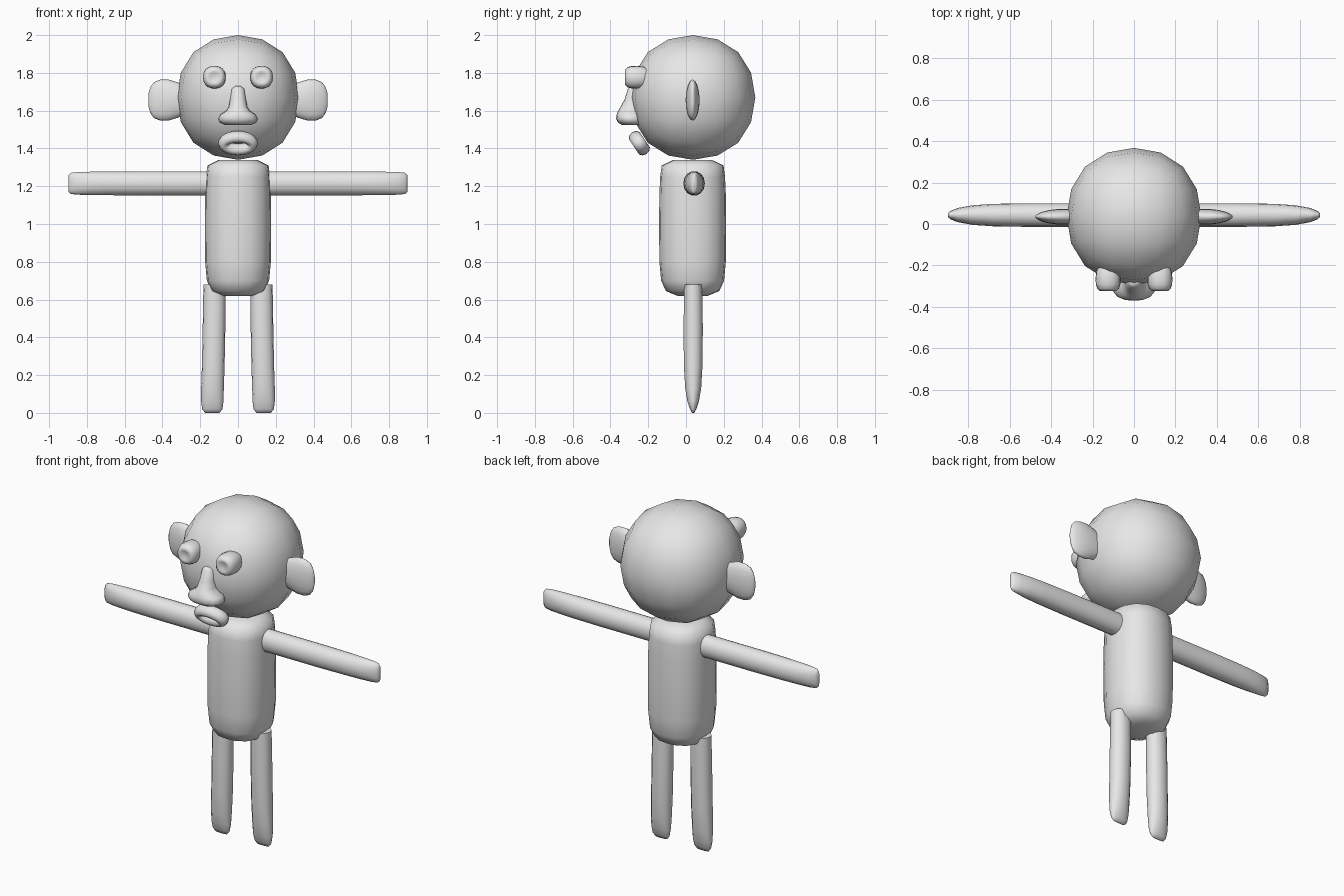
import bpy, bmesh, math
from mathutils import Vector

if "Cube" in bpy.data.objects:
    bpy.data.objects.remove(bpy.data.objects["Cube"])

grey = bpy.data.materials.new("plain grey")
grey.diffuse_color = (0.8, 0.8, 0.8, 1)
grey.use_nodes = True
grey.node_tree.nodes["Principled BSDF"].inputs["Base Color"].default_value = grey.diffuse_color


def finish(name, bm, angle=180):
    bmesh.ops.recalc_face_normals(bm, faces=bm.faces)
    me = bpy.data.meshes.new(name)
    bm.to_mesh(me)
    bm.free()
    ob = bpy.data.objects.new(name, me)
    bpy.context.collection.objects.link(ob)
    me.materials.append(grey)
    bpy.ops.object.select_all(action='DESELECT')
    ob.select_set(True)
    bpy.context.view_layer.objects.active = ob
    bpy.ops.object.shade_smooth_by_angle(angle=math.radians(angle))
    return ob


def bridge(bm, a, b):
    n = len(a)
    for i in range(n):
        bm.faces.new((a[i], a[(i + 1) % n], b[(i + 1) % n], b[i]))


def loft(name, axis, rings, sides=16, power=2.4, angle=70):
    """Rings are (centre, radius u, radius v) around the given axis."""
    u, v = {'x': ((0, 1, 0), (0, 0, 1)),
            'y': ((1, 0, 0), (0, 0, 1)),
            'z': ((1, 0, 0), (0, 1, 0))}[axis]
    u, v = Vector(u), Vector(v)
    bm = bmesh.new()
    loops = []
    for centre, ru, rv in rings:
        loop = []
        for i in range(sides):
            t = 2 * math.pi * i / sides
            c, s = math.cos(t), math.sin(t)
            k = (abs(c) ** power + abs(s) ** power) ** (-1 / power)
            loop.append(bm.verts.new(Vector(centre) + u * (ru * k * c) + v * (rv * k * s)))
        loops.append(loop)
    for a, b in zip(loops, loops[1:]):
        bridge(bm, a, b)
    bm.faces.new(loops[0])
    bm.faces.new(loops[-1])
    return finish(name, bm, angle)


# Head: a cube subdivided into a coarse ball
bm = bmesh.new()
bmesh.ops.create_cube(bm, size=1)
head = finish("head", bm)
mod = head.modifiers.new("rounding", 'SUBSURF')
mod.levels = mod.render_levels = 2
bpy.ops.object.modifier_apply(modifier=mod.name)
half = max(v.co.x for v in head.data.vertices)
for v in head.data.vertices:
    v.co = Vector((v.co.x * 0.325, v.co.y * 0.33, v.co.z * 0.33)) / half + Vector((0, 0.037, 1.67))

# Torso
loft("torso", 'z', [((0, 0.035, z), r, r * 1.01) for z, r in
     ((0.62, 0.08), (0.645, 0.14), (0.70, 0.165), (0.80, 0.174), (1.0, 0.176),
      (1.16, 0.174), (1.25, 0.17), (1.31, 0.162), (1.34, 0.10))])

for side, label in ((-1, "right"), (1, "left")):
    # Arm, flattening to a vertical edge at the hand
    loft(label + "_arm", 'x', [((side * x, 0.043, 1.215), ry, rz) for x, ry, rz in
         ((0.12, 0.057, 0.065), (0.50, 0.057, 0.065), (0.68, 0.054, 0.064),
          (0.78, 0.047, 0.063), (0.85, 0.034, 0.061), (0.885, 0.02, 0.057),
          (0.897, 0.009, 0.045))], sides=14, power=2.1)
    # Leg, flattening to a sideways edge at the foot
    loft(label + "_leg", 'z', [((side * x, 0.038, z), rx, ry) for z, x, rx, ry in
         ((0.68, 0.124, 0.059, 0.048), (0.45, 0.127, 0.06, 0.052),
          (0.25, 0.131, 0.06, 0.05), (0.13, 0.135, 0.06, 0.043),
          (0.06, 0.136, 0.059, 0.031), (0.02, 0.136, 0.054, 0.017),
          (0.0, 0.136, 0.038, 0.006))], sides=14, power=2.2)
    # Ear
    loft(label + "_ear", 'x', [((side * x, 0.035, 1.656), ry, rz) for x, ry, rz in
         ((0.27, 0.034, 0.07), (0.32, 0.037, 0.094), (0.37, 0.037, 0.109),
          (0.41, 0.032, 0.109), (0.445, 0.023, 0.095), (0.465, 0.013, 0.067),
          (0.475, 0.005, 0.03))], power=2.0)
    # Eye, a stubby rounded plug with a dished front
    loft(label + "_eye", 'y', [((side * 0.125, y, 1.777), r, r) for y, r in
         ((-0.21, 0.05), (-0.23, 0.057), (-0.26, 0.06), (-0.29, 0.059), (-0.312, 0.052),
          (-0.322, 0.04), (-0.32, 0.028), (-0.314, 0.012))])

# Nose, flaring at the nostrils: height, half width, front, back
loft("nose", 'z', [((0, (f + b) / 2, z), rx, (b - f) / 2) for z, rx, f, b in
     ((1.73, 0.015, -0.295, -0.26), (1.715, 0.034, -0.308, -0.23), (1.66, 0.043, -0.325, -0.22),
      (1.62, 0.049, -0.347, -0.22), (1.598, 0.064, -0.36, -0.22), (1.58, 0.094, -0.367, -0.22),
      (1.557, 0.106, -0.37, -0.22), (1.537, 0.097, -0.36, -0.22), (1.525, 0.07, -0.34, -0.23))])

# Mouth: an oval ring of lips tilted downwards
bm = bmesh.new()
up, out = Vector((0, -0.55, 0.835)), Vector((0, -0.835, -0.55))
loops = []
for i in range(24):
    t = 2 * math.pi * i / 24
    loop = []
    for j in range(10):
        p = 2 * math.pi * j / 10
        x = (0.076 + 0.029 * math.cos(p)) * math.cos(t)
        h = (0.04 + 0.029 * math.cos(p)) * math.sin(t)
        loop.append(bm.verts.new(Vector((x, -0.247, 1.428)) + up * h + out * (0.036 * math.sin(p))))
    loops.append(loop)
for i in range(24):
    bridge(bm, loops[i], loops[(i + 1) % 24])
finish("mouth", bm)
